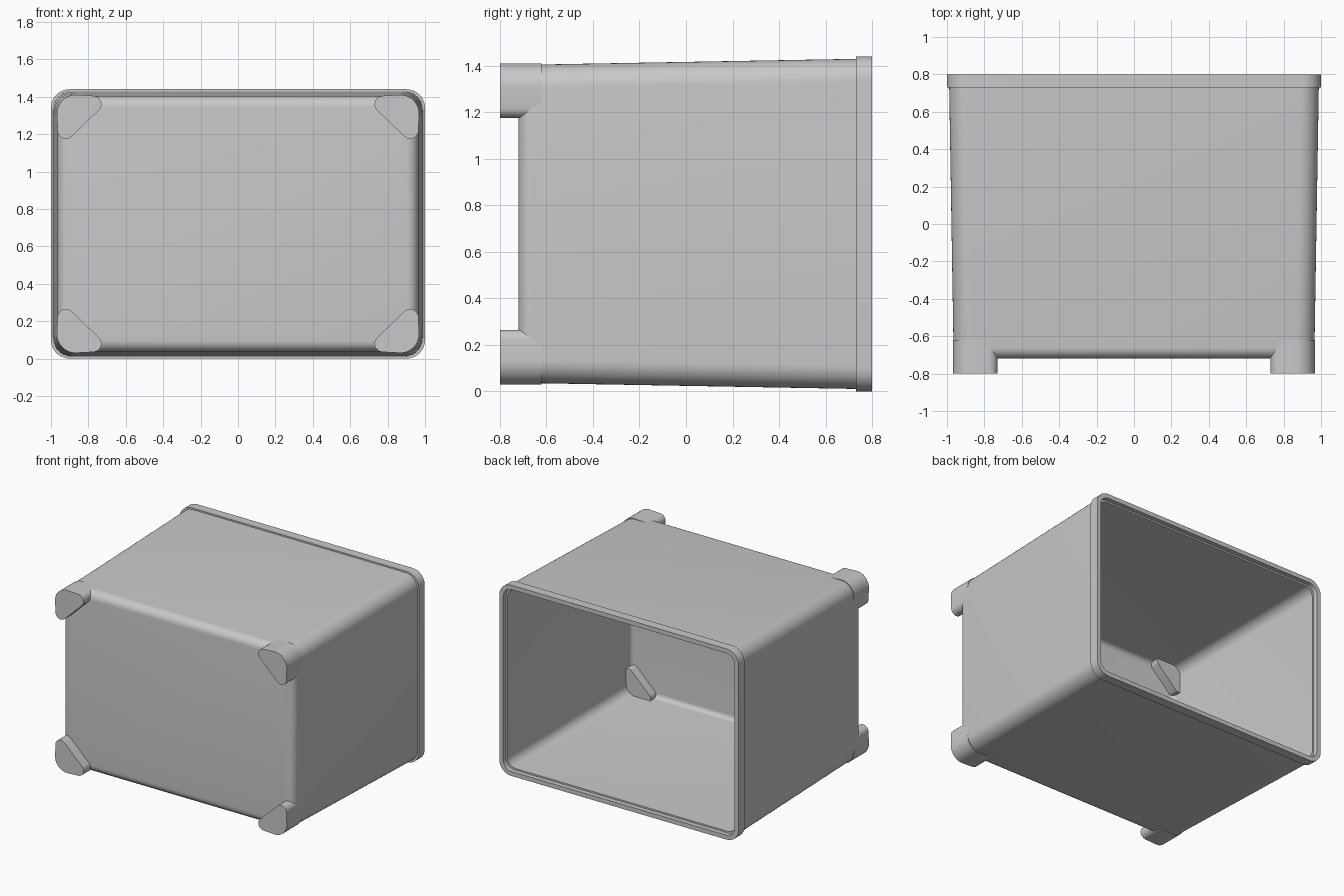
import bpy, bmesh, math

if "Cube" in bpy.data.objects:
    bpy.data.objects.remove(bpy.data.objects["Cube"])

grey = bpy.data.materials.new("light_grey")
grey.diffuse_color = (0.58, 0.58, 0.58, 1)
grey.use_nodes = True
grey.node_tree.nodes["Principled BSDF"].inputs["Base Color"].default_value = grey.diffuse_color

CZ = 0.72          # height of the box axis


def finish(name, bm):
    bmesh.ops.recalc_face_normals(bm, faces=bm.faces)
    me = bpy.data.meshes.new(name)
    bm.to_mesh(me)
    bm.free()
    me.materials.append(grey)
    ob = bpy.data.objects.new(name, me)
    bpy.context.collection.objects.link(ob)
    bpy.ops.object.select_all(action='DESELECT')
    ob.select_set(True)
    bpy.context.view_layer.objects.active = ob
    bpy.ops.object.shade_smooth_by_angle(angle=math.radians(32))
    return ob


def arc(cx, cz, r, a0, a1, n):
    """Points of an arc in the x-z plane, angles in degrees."""
    return [(cx + r * math.cos(math.radians(a0 + (a1 - a0) * i / n)),
             cz + r * math.sin(math.radians(a0 + (a1 - a0) * i / n)))
            for i in range(n + 1)]


def rounded_rect(hx, hz, r):
    pts = []
    for k, (sx, sz) in enumerate([(1, 1), (-1, 1), (-1, -1), (1, -1)]):
        pts += arc(sx * (hx - r), CZ + sz * (hz - r), r, 90 * k, 90 * k + 90, 10)
    return pts


def loft(bm, rings):
    """Join (y, outline) rings with quads and return the vertex rings."""
    rows = [[bm.verts.new((x, y, z)) for x, z in pts] for y, pts in rings]
    for a, b in zip(rows, rows[1:]):
        n = len(a)
        for i in range(n):
            j = (i + 1) % n
            bm.faces.new((a[i], a[j], b[j], b[i]))
    return rows


def fillet(hx, hz, corner, y, r):
    """Rings that round the closed end from its flat face out to the sides."""
    out = []
    for i in range(8):
        t = math.pi / 2 * i / 7
        d = r * (1 - math.sin(t))
        out.append((y + r * (1 - math.cos(t)),
                    rounded_rect(hx - d, hz - d, corner - d)))
    return out


# Tapered open box: outer shell, rim lip, stepped opening, inner shell
outer = fillet(0.965, 0.684, 0.10, -0.72, 0.06)
rim = [
    (0.73, rounded_rect(0.988, 0.709, 0.10)),
    (0.73, rounded_rect(1.00, 0.72, 0.10)),
    (0.80, rounded_rect(1.00, 0.72, 0.10)),
    (0.80, rounded_rect(0.967, 0.687, 0.07)),
    (0.765, rounded_rect(0.967, 0.687, 0.07)),
    (0.765, rounded_rect(0.955, 0.675, 0.07)),
]
inner = fillet(0.933, 0.652, 0.07, -0.69, 0.035)[::-1]
bm = bmesh.new()
rows = loft(bm, outer + rim + inner)
bm.faces.new(rows[0])
bm.faces.new(rows[-1])
finish("box_shell", bm)

# Corner feet: round on the outside, cut diagonally on the inside,
# passing through the end wall
profile = (arc(0.775, 0.64, 0.045, 225, 90, 10)
           + arc(0.868, 0.59, 0.10, 90, 0, 14)
           + arc(0.92, 0.50, 0.045, 0, -135, 10))
for sx, side in ((-1, "left"), (1, "right")):
    for sz, level in ((-1, "lower"), (1, "upper")):
        pts = [(sx * x, CZ + sz * z) for x, z in profile]
        bm = bmesh.new()
        ends = loft(bm, [(-0.80, pts), (-0.62, pts)])
        bm.faces.new(ends[0])
        bm.faces.new(ends[1])
        bmesh.ops.remove_doubles(bm, verts=bm.verts, dist=0.0005)
        finish(f"foot_{level}_{side}", bm)
